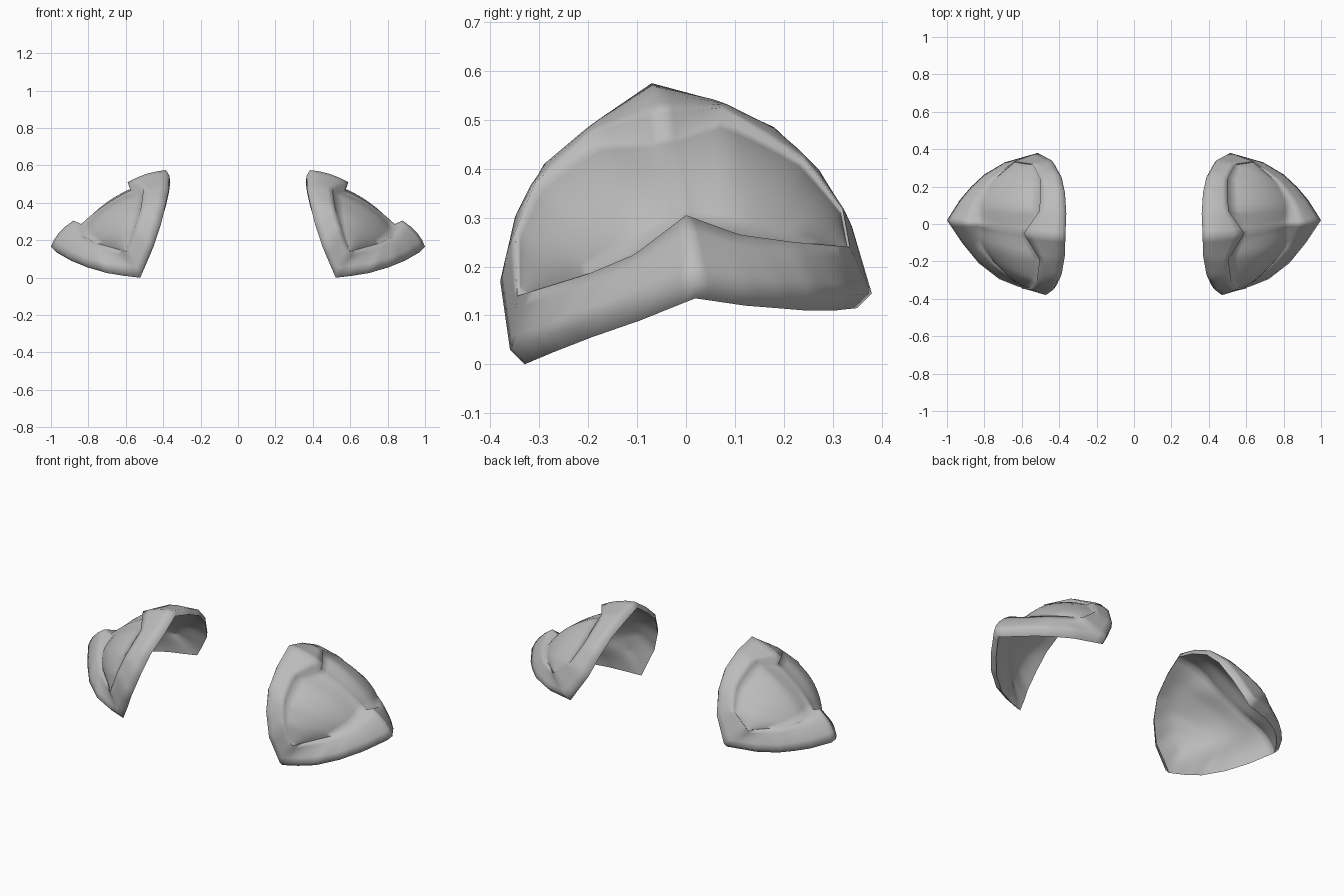
import bpy, bmesh, math
from mathutils import Vector as V

if "Cube" in bpy.data.objects:
    bpy.data.objects.remove(bpy.data.objects["Cube"])

# Key curves of one shoulder pad, all running front corner -> apex -> back corner
ARCH = [(.525, -.36, .03), (.47, -.38, .17), (.43, -.35, .30), (.405, -.29, .41), (.387, -.18, .50),
        (.385, -.07, .575), (.38, .06, .54), (.387, .18, .485), (.405, .27, .40), (.44, .34, .28), (.515, .38, .145)]
BAND = [(.60, -.345, .14), (.55, -.35, .27), (.52, -.31, .37), (.505, -.19, .475), (.59, -.05, .51),
        (.505, .07, .525), (.50, .24, .42), (.54, .32, .32), (.64, .335, .24)]
LIP = [(.60, -.345, .14), (.76, -.20, .185), (.835, -.105, .225), (.88, 0, .305),
       (.85, .11, .265), (.78, .22, .25), (.64, .335, .24)]
EDGE = [(.525, -.36, .03), (.62, -.335, .04), (.72, -.295, .055), (.83, -.21, .085), (.92, -.10, .12),
        (1.0, .02, .165), (.93, .13, .15), (.87, .20, .145), (.80, .265, .14), (.69, .33, .14), (.515, .38, .145)]
CENTRE = V((.45, 0, .12))
N = 40


def along(curve, u):
    """Point on a polyline at parameter u in 0..1."""
    t = u * (len(curve) - 1)
    i = min(int(t), len(curve) - 2)
    return V(curve[i]).lerp(V(curve[i + 1]), t - i)


def soft(curve, u):
    """Point on the polyline with its kinks averaged out."""
    w = min(.12, u, 1 - u)
    return sum((along(curve, u + w * k / 3) for k in range(-3, 4)), V()) / 7


def inward(p, d):
    return p + (CENTRE - p).normalized() * d


def bulge(a, b, mid, k, n):
    """Arc from a to b, bowed away from the pad centre."""
    c = mid + (mid - CENTRE).normalized() * (b - a).length * k
    return [a * (1 - t) ** 2 + c * 2 * t * (1 - t) + b * t * t for t in (i / n for i in range(n + 1))]


def section(u):
    """One strip of the pad from the inner arch, over the sunken panel, to the outer edge."""
    a, b, l, e = (along(c, u) for c in (ARCH, BAND, LIP, EDGE))
    sb, sl = soft(BAND, u), soft(LIP, u)
    step = .006 + .040 * math.exp(-((u - .5) / .13) ** 2)
    swell = math.sin(math.pi * u)
    rolled_edge = e + (V((.5, 0, e.z)) - e).normalized() * .03 + V((0, 0, -.03))
    rolled_arch = a + (V((a.x, 0, .1)) - a).normalized() * .03 + V((-.018, 0, 0))
    if u in (0, 1):
        rolled_arch = rolled_edge
    return ([rolled_arch] + bulge(a, b, (a + b) / 2, .12 * swell, 4)
            + bulge(inward(b, step), inward(l, step), inward((sb + sl) / 2, step), .19, 8)
            + bulge(l, e, (l + e) / 2, .2 * swell, 4) + [rolled_edge])


def lining(strip):
    """Smooth inner strip just below an outer one, sharing both ends."""
    p = [strip[0]] + [inward(q, .028) for q in strip[1:-1]] + [strip[-1]]
    for _ in range(6):
        p = [p[0]] + [(p[i - 1] + p[i] * 2 + p[i + 1]) / 4 for i in range(1, len(p) - 1)] + [p[-1]]
    return p


def add_sheet(bm, strips, side, flip):
    rows = [[bm.verts.new((p.x * side, p.y, p.z)) for p in s] for s in strips]
    for r, s in zip(rows, rows[1:]):
        for j in range(len(r) - 1):
            quad = (r[j], r[j + 1], s[j + 1], s[j])
            bm.faces.new(quad[::-1] if flip else quad)


def shoulder_pad(name, side, mat):
    bm = bmesh.new()
    outer = [section(i / N) for i in range(N + 1)]
    add_sheet(bm, outer, side, side > 0)
    add_sheet(bm, [lining(s) for s in outer], side, side < 0)
    bmesh.ops.remove_doubles(bm, verts=bm.verts, dist=.0005)
    # face the closed shell outward
    bmesh.ops.recalc_face_normals(bm, faces=bm.faces)
    if bm.calc_volume(signed=True) < 0:
        bmesh.ops.reverse_faces(bm, faces=bm.faces)
    me = bpy.data.meshes.new(name)
    bm.to_mesh(me)
    bm.free()
    me.materials.append(mat)
    ob = bpy.data.objects.new(name, me)
    bpy.context.collection.objects.link(ob)
    bpy.ops.object.select_all(action='DESELECT')
    ob.select_set(True)
    bpy.context.view_layer.objects.active = ob
    bpy.ops.object.shade_smooth_by_angle(angle=math.radians(100))


grey = bpy.data.materials.new("plain_grey")
grey.diffuse_color = (.5, .5, .5, 1)
grey.use_nodes = True
grey.node_tree.nodes["Principled BSDF"].inputs["Base Color"].default_value = grey.diffuse_color
shoulder_pad("right_shoulder_pad", 1, grey)
shoulder_pad("left_shoulder_pad", -1, grey)
